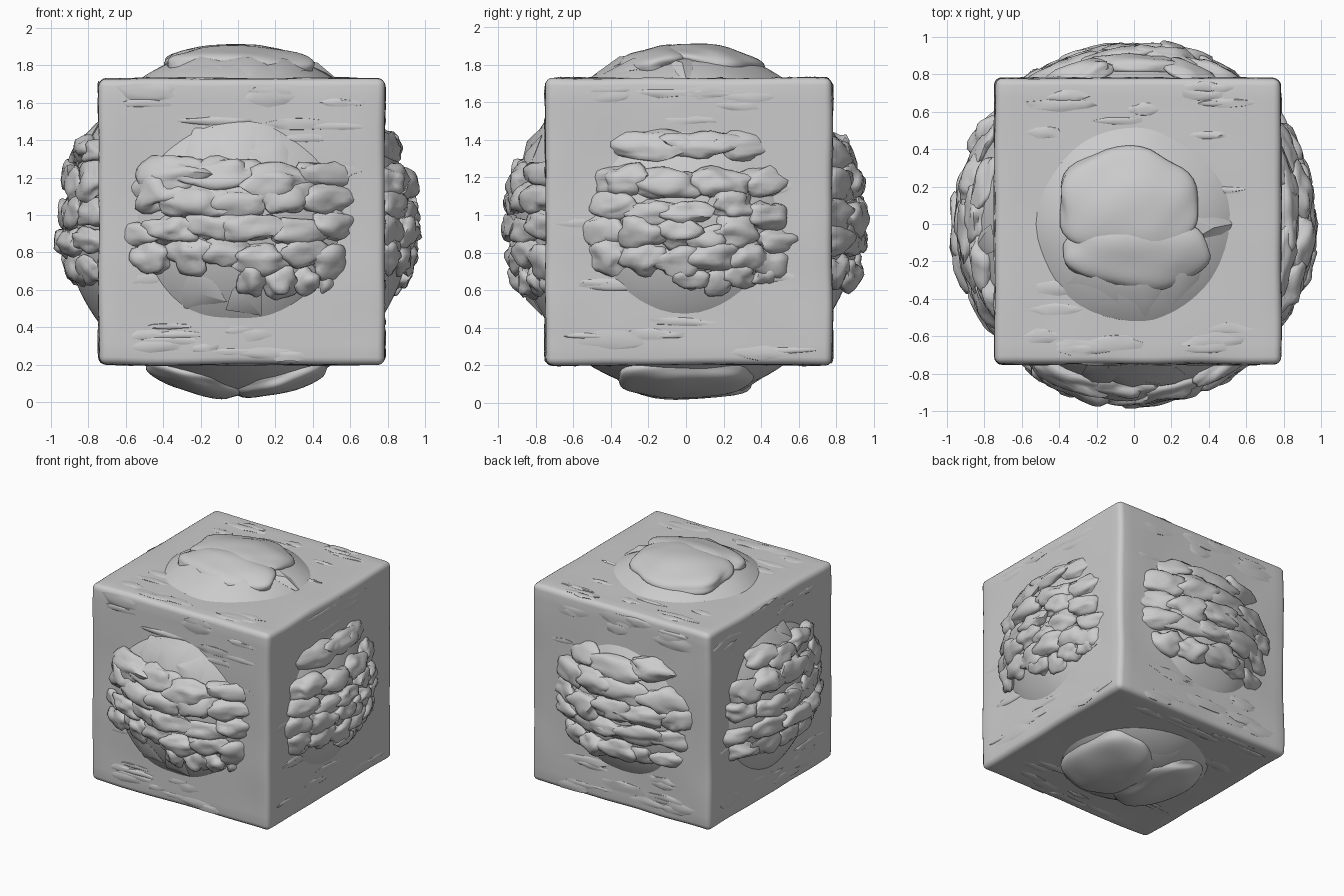
import bpy, bmesh, math, random
from mathutils import Vector, Matrix, noise

rng = random.Random(7)
CENTRE = Vector((0, 0, 0.965))
BOX_CENTRE = Vector((0.02, 0.015, 0.965))
HALF = 0.765
RADIUS = 0.92

if "Cube" in bpy.data.objects:
    bpy.data.objects.remove(bpy.data.objects["Cube"])

grey = bpy.data.materials.new("stone grey")
grey.use_nodes = True
grey.diffuse_color = (0.6, 0.6, 0.6, 1)
grey.node_tree.nodes["Principled BSDF"].inputs["Base Color"].default_value = (0.6, 0.6, 0.6, 1)


def finish(bm, name, angle=40):
    mesh = bpy.data.meshes.new(name)
    bm.to_mesh(mesh)
    bm.free()
    obj = bpy.data.objects.new(name, mesh)
    bpy.context.collection.objects.link(obj)
    mesh.materials.append(grey)
    bpy.ops.object.select_all(action="DESELECT")
    obj.select_set(True)
    bpy.context.view_layer.objects.active = obj
    bpy.ops.object.shade_smooth_by_angle(angle=math.radians(angle))
    return obj


def side_frame(side):
    """Columns: right, outward normal, up, as seen facing that side."""
    out = {"front": (0, -1, 0), "back": (0, 1, 0), "right": (1, 0, 0),
           "left": (-1, 0, 0), "top": (0, 0, 1), "bottom": (0, 0, -1)}[side]
    out = Vector(out)
    up = Vector((0, 1, 0)) if abs(out.z) > 0.5 else Vector((0, 0, 1))
    return Matrix((up.cross(out), out, up)).transposed()


def on_ball(side, u, v, radius=RADIUS):
    """Point on the ball and a frame whose Y axis points outward."""
    base = side_frame(side)
    local = Vector((u, math.sqrt(max(0.05, radius**2 - u * u - v * v)), v))
    out = (base @ local).normalized()
    across = (out.cross(base.col[2])).normalized() * -1
    frame = Matrix((across, out, across.cross(out))).transposed()
    return CENTRE + base @ local, frame


def blob(bm, place, frame, size, rough=0.2, detail=3):
    """Irregular ellipsoid, sizes along the frame's axes."""
    verts = bmesh.ops.create_icosphere(bm, subdivisions=detail, radius=1)["verts"]
    seed = Vector((rng.random(), rng.random(), rng.random())) * 50
    for v in verts:
        bump = 1 + rough * noise.noise(v.co * 1.4 + seed)
        v.co = place + frame @ Vector([c * s * bump for c, s in zip(v.co, size)])


# Rounded, slightly uneven box
bm = bmesh.new()
bmesh.ops.create_cube(bm, size=HALF * 2)
bmesh.ops.bevel(bm, geom=bm.edges[:], offset=0.04, segments=4, profile=0.5, affect="EDGES")
bmesh.ops.subdivide_edges(bm, edges=[e for e in bm.edges if e.calc_length() > 0.5],
                          cuts=20, use_grid_fill=True)
for v in bm.verts:
    v.co += noise.noise_vector(v.co * 3) * 0.007
    v.co += BOX_CENTRE
finish(bm, "box_body")

# Shallow chiselled strokes lying on the box faces
bm = bmesh.new()
for side in ("front", "back", "right", "left", "top", "bottom"):
    frame = side_frame(side)
    for i in range(26):
        edge = i < 12
        u, v = rng.uniform(-0.55, 0.55), rng.uniform(-0.7, 0.7)
        if edge:
            v = math.copysign(rng.uniform(0.6, 0.72), v)
        place = BOX_CENTRE + frame @ Vector((u, HALF - 0.002, v))
        blob(bm, place, frame, (rng.uniform(0.08, 0.2), 0.008, rng.uniform(0.015, 0.05)), 0.5, 2)
finish(bm, "box_strokes")

# Smooth ball showing through every face
bm = bmesh.new()
bmesh.ops.create_icosphere(bm, subdivisions=5, radius=RADIUS)
for v in bm.verts:
    v.co *= 1 + 0.012 * noise.noise(v.co * 3)
    v.co += CENTRE
finish(bm, "ball_core")

# Rows of swollen lumps: height, half height, start, end, count
ROWS = {
    "front": [(0.24, 0.1, -0.38, 0.5, 4), (0.13, 0.09, -0.45, 0.5, 5),
              (-0.04, 0.08, -0.54, 0.5, 6), (-0.18, 0.09, -0.46, 0.5, 6),
              (-0.31, 0.08, 0.1, 0.48, 4)],
    "right": [(0.4, 0.09, -0.18, 0.33, 3), (0.2, 0.09, -0.33, 0.4, 4),
              (0.06, 0.07, -0.4, 0.42, 5), (-0.07, 0.08, -0.42, 0.48, 6),
              (-0.21, 0.09, -0.4, 0.5, 6), (-0.3, 0.07, 0.02, 0.4, 4)],
    "back": [(0.36, 0.1, -0.35, 0.3, 3), (0.2, 0.1, -0.45, 0.42, 4),
             (0.03, 0.09, -0.5, 0.5, 5), (-0.12, 0.08, -0.5, 0.48, 5),
             (-0.26, 0.08, -0.4, 0.42, 5)],
    "left": [(0.38, 0.08, -0.22, 0.36, 4), (0.22, 0.09, -0.4, 0.45, 5),
             (0.06, 0.08, -0.46, 0.48, 5), (-0.1, 0.08, -0.5, 0.48, 5),
             (-0.26, 0.08, -0.42, 0.4, 5)],
}
for side, rows in ROWS.items():
    bm = bmesh.new()
    for height, half, start, end, count in rows:
        gap = (end - start) / (count - 1)
        for i in range(count):
            u = start + gap * i + rng.uniform(-0.03, 0.03)
            v = height + rng.uniform(-0.03, 0.03)
            place, frame = on_ball(side, u, v)
            size = (gap * rng.uniform(0.6, 0.85), rng.uniform(0.04, 0.07),
                    half * rng.uniform(0.85, 1.15))
            blob(bm, place, frame, size, 0.5)
    finish(bm, side + "_lumps", 60)


# Pointed flakes lying along the ball: side, u, v, heading, length, width
def flake(bm, side, u, v, heading, length, width):
    place, frame = on_ball(side, u, v, RADIUS + 0.015)
    turn = frame @ Matrix.Rotation(math.radians(heading), 3, "Y")
    outline = [(-0.5, -0.4), (0.5, -0.4), (0.45, 0.1), (0.1, 0.6), (-0.35, 0.2)]
    rim = []
    for x, z in outline:
        p = place + turn @ Vector((x * width, 0, z * length))
        rim.append(bm.verts.new(CENTRE + (p - CENTRE).normalized() * (RADIUS + 0.005)))
    crown = bm.verts.new(place + turn @ Vector((0, 0.015, 0)))
    root = bm.verts.new(place - turn @ Vector((0, 0.06, 0)))
    for a, b in zip(rim, rim[1:] + rim[:1]):
        bm.faces.new((a, b, crown))
        bm.faces.new((b, a, root))
    bmesh.ops.recalc_face_normals(bm, faces=bm.faces[:])


bm = bmesh.new()
for args in [("front", -0.2, 0.4, -20, 0.28, 0.2), ("front", -0.02, 0.42, 0, 0.28, 0.25),
             ("front", 0.18, 0.36, 25, 0.22, 0.22), ("front", 0.05, -0.41, 170, 0.25, 0.2),
             ("front", -0.2, -0.38, 190, 0.22, 0.25), ("left", 0.1, 0.44, 10, 0.3, 0.15),
             ("top", 0.25, -0.28, 130, 0.35, 0.25), ("top", 0.05, -0.35, 140, 0.3, 0.25),
             ("top", -0.2, -0.28, 160, 0.28, 0.3), ("top", 0.42, -0.02, 95, 0.3, 0.12),
             ("bottom", 0, 0.3, 30, 0.3, 0.3)]:
    flake(bm, *args)
finish(bm, "ball_flakes", 30)

# Layered dome on top and twin soft lobes below
bm = bmesh.new()
for side, u, v, wide, tall in [("top", -0.03, 0.12, 0.38, 0.3), ("top", 0.02, -0.16, 0.4, 0.2),
                               ("bottom", -0.22, 0, 0.28, 0.38), ("bottom", 0.22, 0, 0.28, 0.38)]:
    place, frame = on_ball(side, u, v, RADIUS - 0.06)
    blob(bm, place, frame, (wide, 0.09, tall), 0.15, 4)
finish(bm, "dome_layers", 60)
